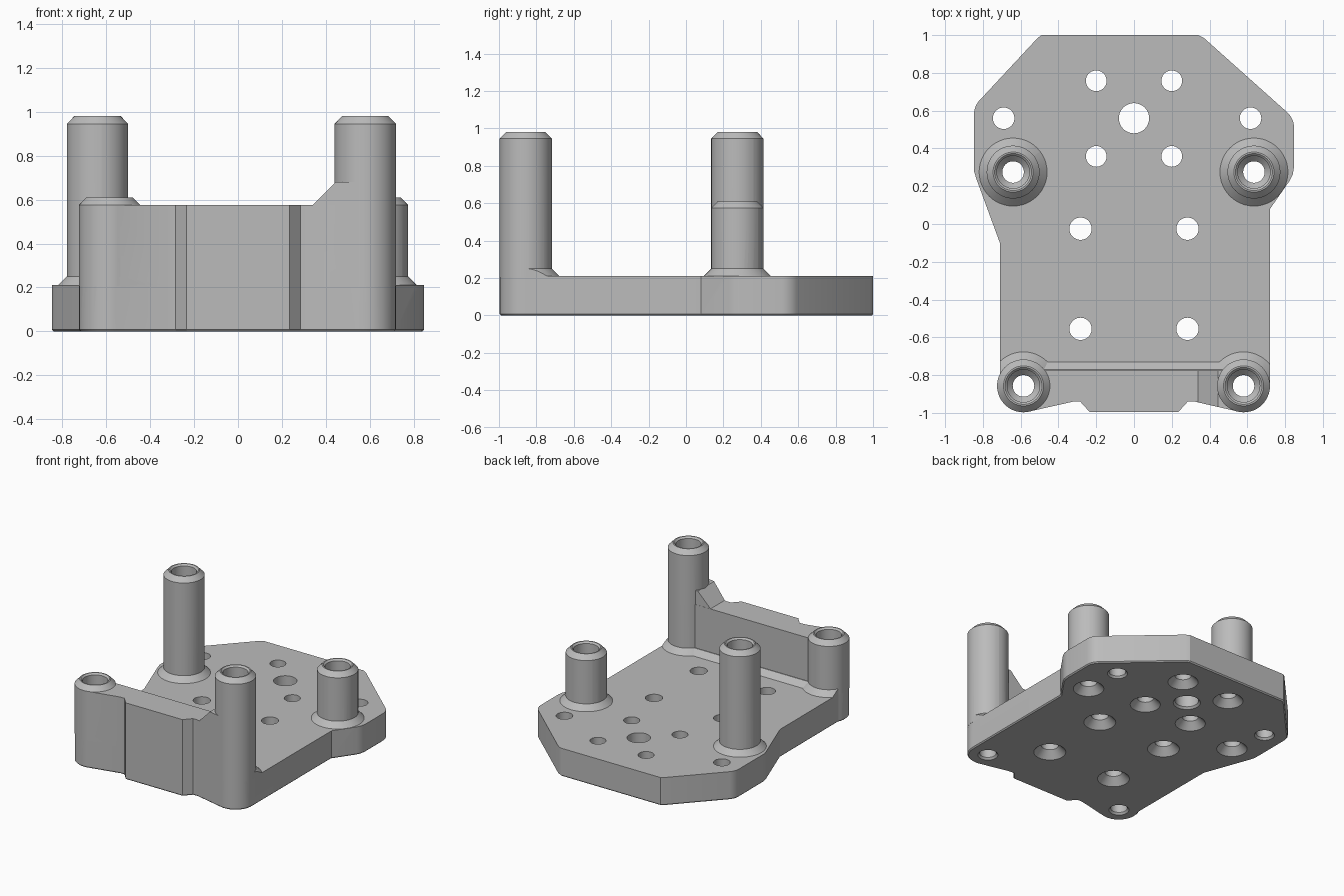
import bpy, bmesh
from math import radians, cos, sin

cube = bpy.data.objects.get("Cube")
if cube:
    bpy.data.objects.remove(cube, do_unlink=True)

grey = bpy.data.materials.new("plain grey")
grey.use_nodes = True
GREY = (0.5, 0.5, 0.5, 1)
grey.diffuse_color = GREY
grey.node_tree.nodes["Principled BSDF"].inputs["Base Color"].default_value = GREY


def arc(cx, cy, r, start, end, steps=14):
    angles = [radians(start + (end - start) * i / steps) for i in range(steps + 1)]
    return [(cx + r * cos(a), cy + r * sin(a)) for a in angles]


def make_object(name, bm):
    bmesh.ops.recalc_face_normals(bm, faces=bm.faces)
    mesh = bpy.data.meshes.new(name)
    bm.to_mesh(mesh)
    bm.free()
    mesh.materials.append(grey)
    obj = bpy.data.objects.new(name, mesh)
    bpy.context.collection.objects.link(obj)
    return obj


def extrude(name, points, vector, bevel=0):
    """Extrude a closed 3D polygon, optionally chamfering its starting rim."""
    bm = bmesh.new()
    face = bm.faces.new([bm.verts.new(p) for p in points])
    rim = list(face.edges)
    result = bmesh.ops.extrude_face_region(bm, geom=[face], use_keep_orig=True)
    moved = [v for v in result["geom"] if isinstance(v, bmesh.types.BMVert)]
    bmesh.ops.translate(bm, verts=moved, vec=vector)
    bmesh.ops.recalc_face_normals(bm, faces=bm.faces)
    if bevel:
        bmesh.ops.bevel(bm, geom=rim, offset=bevel, segments=1, affect='EDGES')
    return make_object(name, bm)


def prism(name, outline, z0, z1, bevel=0):
    return extrude(name, [(x, y, z0) for x, y in outline], (0, 0, z1 - z0), bevel)


def turned(name, x, y, profile, segments=48):
    """Stack of rings given as (radius, height), capped at both ends."""
    bm = bmesh.new()
    rings = [[bm.verts.new((px, py, z)) for px, py in
              arc(x, y, r, 0, 360, segments)[:-1]] for r, z in profile]
    for low, high in zip(rings, rings[1:]):
        for i in range(segments):
            j = (i + 1) % segments
            bm.faces.new((low[i], low[j], high[j], high[i]))
    bm.faces.new(rings[0])
    bm.faces.new(rings[-1])
    return make_object(name, bm)


def combine(target, tool, operation):
    mod = target.modifiers.new(tool.name, 'BOOLEAN')
    mod.operation, mod.solver, mod.object = operation, 'EXACT', tool
    bpy.context.view_layer.objects.active = target
    bpy.ops.object.modifier_apply(modifier=mod.name)
    bpy.data.objects.remove(tool, do_unlink=True)


# Front outline with its raised middle panel
panel = [(-0.32, -0.94), (-0.285, -0.94), (-0.235, -0.995),
         (0.235, -0.995), (0.285, -0.94), (0.32, -0.94)]
POST_R, CORNER_R = 0.14, 0.139
FL, FR, BL, BR = (-0.585, -0.857), (0.58, -0.857), (-0.64, 0.275), (0.635, 0.275)

# Base plate
outline = (arc(*FL, CORNER_R, 153, 282) + panel + arc(*FR, CORNER_R, 258, 360)
           + [(0.72, 0.08), (0.825, 0.23), (0.84, 0.26), (0.847, 0.3)]
           + arc(0.737, 0.51, 0.11, 0, 50) + [(0.37, 0.985), (0.34, 1), (-0.49, 1), (-0.51, 0.985)]
           + arc(-0.737, 0.58, 0.11, 140, 180)
           + [(-0.847, 0.28), (-0.835, 0.24), (-0.71, -0.1)])
bracket = prism("bracket", outline, 0, 0.21, 0.008)

# Front wall, following the plate edge between the two front posts
wall = ([(FL[0], -0.775)] + arc(*FL, CORNER_R, 270, 282, 3) + panel
        + arc(*FR, CORNER_R, 258, 270, 3) + [(FR[0], -0.775)])
combine(bracket, prism("front_wall", wall, 0.2, 0.575), 'UNION')

# Chamfered ledge behind the wall
ledge = [(FL[0], -0.8, 0.2), (FL[0], -0.72, 0.2), (FL[0], -0.77, 0.25), (FL[0], -0.8, 0.25)]
combine(bracket, extrude("wall_ledge", ledge, (FR[0] - FL[0], 0, 0)), 'UNION')

# Sloped gusset from the wall up to the tall front post
slope = [(0.33, -1, 0.565), (0.445, -1, 0.68), (0.56, -1, 0.68), (0.56, -1, 0.565)]
gusset = extrude("post_gusset", slope, (0, 0.224, 0))
combine(gusset, prism("gusset_trim", wall, 0.5, 0.8), 'INTERSECT')
combine(bracket, gusset, 'UNION')

# Four posts with collars clipped to the plate
posts = [(FL, 0.61), (FR, 0.98), (BL, 0.98), (BR, 0.61)]
for (x, y), top in posts:
    collar = turned("collar", x, y, [(0.185, 0.205), (0.135, 0.255)])
    combine(collar, prism("collar_trim", outline, 0.1, 0.4), 'INTERSECT')
    combine(bracket, collar, 'UNION')
    post = turned("post", x, y, [(POST_R, 0.206), (POST_R, top - 0.035), (0.106, top)])
    combine(bracket, post, 'UNION')

# Stepped bores down the posts, countersunk under the rear pair
for (x, y), top in posts:
    rim, depth = (0.105, 0.05) if y > 0 else (0.07, 0.014)
    bore = [(rim, -0.001), (0.057, depth), (0.057, top - 0.3),
            (0.086, top - 0.27), (0.086, top - 0.012), (0.1, top + 0.002)]
    combine(bracket, turned("post_bore", x, y, bore), 'DIFFERENCE')

# Plate holes: x, y, radius, underside rim radius, countersink depth
holes = [(0, 0.56, 0.08, 0.094, 0.014), (-0.69, 0.56, 0.057, 0.07, 0.014),
         (0.617, 0.56, 0.057, 0.07, 0.014)]
for side in (-1, 1):
    holes += [(side * 0.2, y, 0.055, 0.104, 0.05) for y in (0.358, 0.758)]
    holes += [(side * 0.283, y, 0.059, 0.11, 0.052) for y in (-0.025, -0.555)]
for x, y, r, rim, depth in holes:
    cutter = turned("plate_hole", x, y, [(rim, -0.001), (r, depth), (r, 0.3)], 36)
    combine(bracket, cutter, 'DIFFERENCE')

# Smooth shading on round surfaces, crisp edges elsewhere
bpy.ops.object.select_all(action='DESELECT')
bracket.select_set(True)
bpy.context.view_layer.objects.active = bracket
bpy.ops.object.shade_smooth_by_angle(angle=radians(20))
